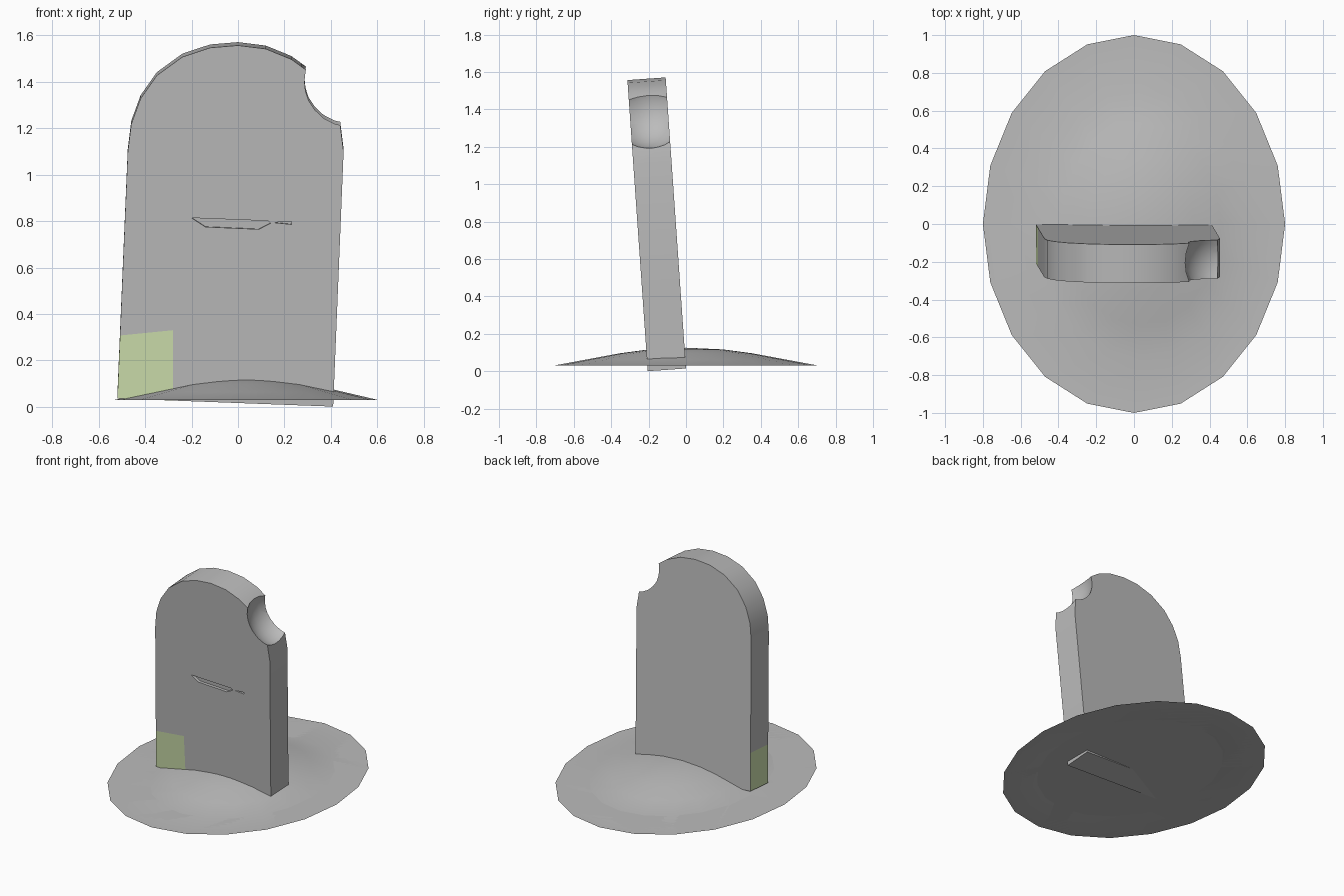
import bpy, bmesh
from math import cos, sin, pi, radians
from mathutils import Vector, Matrix

if "Cube" in bpy.data.objects:
    bpy.data.objects.remove(bpy.data.objects["Cube"], do_unlink=True)


def material(name, rgb):
    m = bpy.data.materials.new(name)
    m.use_nodes = True
    m.diffuse_color = (*rgb, 1)
    node = m.node_tree.nodes["Principled BSDF"]
    node.inputs["Base Color"].default_value = (*rgb, 1)
    node.inputs["Roughness"].default_value = 0.9
    return m


grey = material("stone grey", (0.5, 0.5, 0.5))
moss = material("pale moss green", (0.62, 0.75, 0.42))


def make_object(name, bm, mats=()):
    bmesh.ops.recalc_face_normals(bm, faces=bm.faces)
    me = bpy.data.meshes.new(name)
    bm.to_mesh(me)
    bm.free()
    for m in mats:
        me.materials.append(m)
    ob = bpy.data.objects.new(name, me)
    bpy.context.collection.objects.link(ob)
    return ob


def activate(ob):
    bpy.ops.object.select_all(action='DESELECT')
    ob.select_set(True)
    bpy.context.view_layer.objects.active = ob


def prism(name, outline, y0, y1, mats=()):
    """Extrude an (x, z) outline from y0 to y1."""
    bm = bmesh.new()
    face = bm.faces.new([bm.verts.new((x, y0, z)) for x, z in outline])
    ext = bmesh.ops.extrude_face_region(bm, geom=[face])["geom"]
    moved = [v for v in ext if isinstance(v, bmesh.types.BMVert)]
    bmesh.ops.translate(bm, verts=moved, vec=(0, y1 - y0, 0))
    return make_object(name, bm, mats)


# Earth mound: flat oval rim, low dome, flat underside
SIDES, BASE = 20, 0.03
bm = bmesh.new()


def ring(cx, rx, ry, z):
    return [bm.verts.new((cx + rx * cos(2 * pi * i / SIDES),
                          ry * sin(2 * pi * i / SIDES), z)) for i in range(SIDES)]


rings = [ring(0, 0.8, 1.0, BASE)]
for scale, z in ((1, BASE), (0.75, 0.063), (0.5, 0.096), (0.28, 0.117)):
    rings.append(ring(0.035, 0.565 * scale, 0.71 * scale, z))
for a, b in zip(rings, rings[1:]):
    for i in range(SIDES):
        j = (i + 1) % SIDES
        bm.faces.new((a[i], a[j], b[j], b[i]))
peak = bm.verts.new((0.035, 0, 0.126))
for i in range(SIDES):
    bm.faces.new((rings[-1][i], rings[-1][(i + 1) % SIDES], peak))
bm.faces.new(rings[0][::-1])
mound = make_object("earth_mound", bm, [grey])

# Headstone slab with rounded top, slightly leaning
THICK = 0.205
outline = [(-0.52, 0.035), (-0.475, 1.1), (-0.46, 1.22), (-0.42, 1.33),
           (-0.35, 1.43), (-0.24, 1.51), (-0.12, 1.55), (0, 1.56),
           (0.12, 1.545), (0.23, 1.5), (0.34, 1.42), (0.41, 1.32),
           (0.44, 1.22), (0.455, 1.1), (0.41, 0)]
slab = prism("headstone", outline, 0, -THICK, [grey, moss])

# Cutters: round bite on the shoulder, shallow cracks on the front
bm = bmesh.new()
bmesh.ops.create_uvsphere(bm, u_segments=24, v_segments=16, radius=0.22,
                          matrix=Matrix.Translation((0.48, -THICK / 2, 1.405)))
cutters = [make_object("bite_cutter", bm, [grey])]
cracks = [[(-0.2, 0.815), (0.13, 0.802), (0.14, 0.792), (0.09, 0.766), (-0.14, 0.776)],
          [(0.15, 0.795), (0.23, 0.8), (0.23, 0.787)]]
for crack in cracks:
    cutters.append(prism("crack_cutter", crack, -THICK - 0.05, -THICK + 0.02, [grey]))

activate(slab)
for cutter in cutters:
    cutter.hide_render = True
    mod = slab.modifiers.new("cut", 'BOOLEAN')
    mod.operation, mod.solver, mod.object = 'DIFFERENCE', 'EXACT', cutter
    bpy.ops.object.modifier_apply(modifier=mod.name)
    bpy.data.objects.remove(cutter, do_unlink=True)

# Moss patch on the lower corner, wrapping front and side
bm = bmesh.new()
bm.from_mesh(slab.data)
corner = Vector((-0.28, 0, 0.33))
up = Vector((-0.1, 0, 1)).normalized()
for normal in (Vector((1, 0, 0)), up):
    bmesh.ops.bisect_plane(bm, geom=bm.verts[:] + bm.edges[:] + bm.faces[:],
                           plane_co=corner, plane_no=normal)
bm.normal_update()
for f in bm.faces:
    c = f.calc_center_median()
    inside = c.x < corner.x and (c - corner).dot(up) < 0
    f.material_index = 1 if inside and f.normal.y < 0.5 and f.normal.z > -0.5 else 0
bm.to_mesh(slab.data)
bm.free()
slab.rotation_euler = (radians(4), 0, 0)
slab.location.z = 0.015

for ob in (mound, slab):
    activate(ob)
    bpy.ops.object.shade_smooth_by_angle(angle=radians(30))
